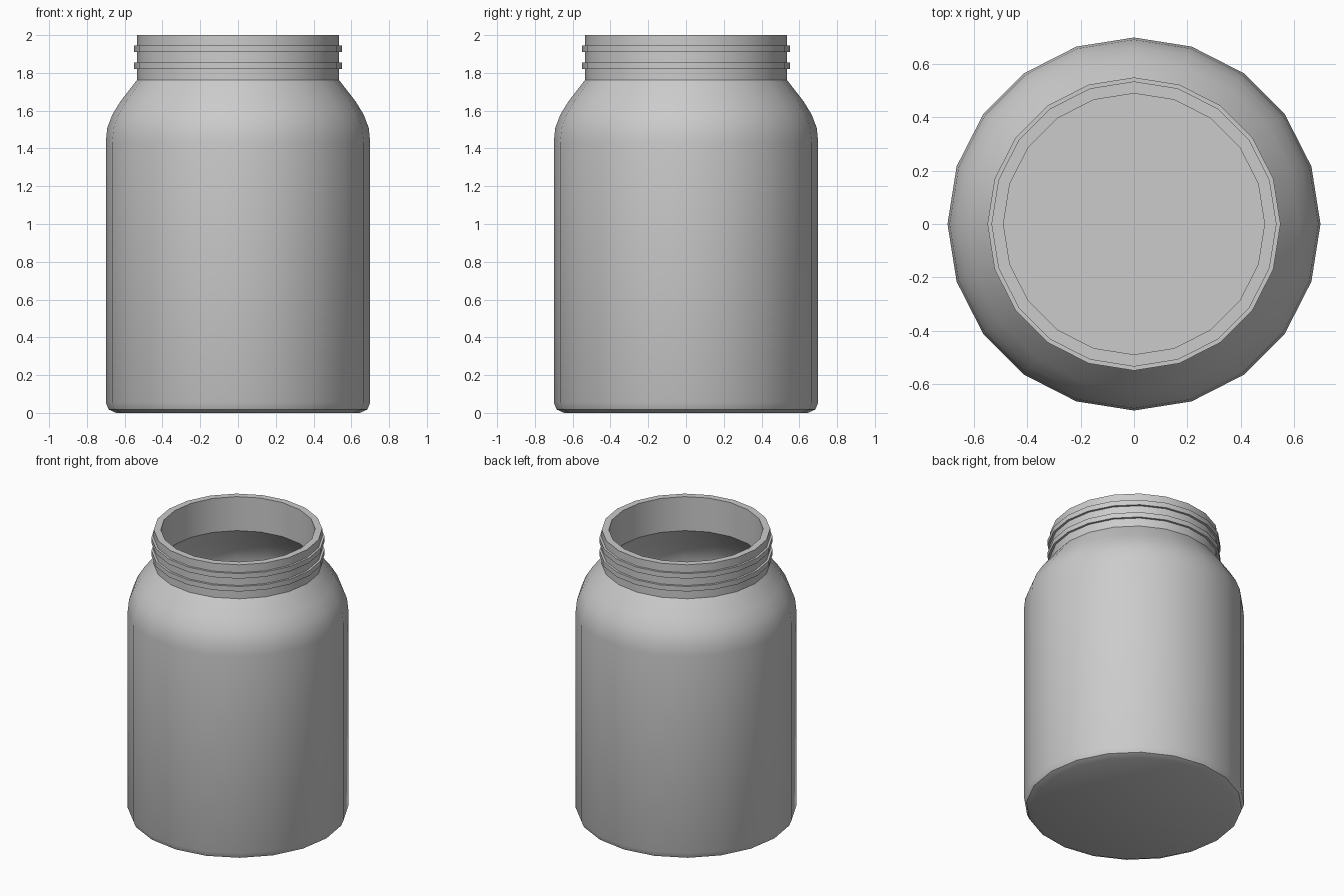
import bpy, bmesh, math

if "Cube" in bpy.data.objects:
    bpy.data.objects.remove(bpy.data.objects["Cube"])

SIDES = 20


def lathe(name, profile):
    """Revolve a closed (radius, z) profile; ends at radius 0 become poles."""
    bm = bmesh.new()
    verts = [bm.verts.new((r, 0, z)) for r, z in profile]
    edges = [bm.edges.new(p) for p in zip(verts, verts[1:])]
    bmesh.ops.spin(bm, geom=verts + edges, cent=(0, 0, 0), axis=(0, 0, 1),
                   angle=math.tau, steps=SIDES, use_duplicate=False)
    bmesh.ops.remove_doubles(bm, verts=bm.verts, dist=1e-5)
    bmesh.ops.recalc_face_normals(bm, faces=bm.faces)
    mesh = bpy.data.meshes.new(name)
    bm.to_mesh(mesh)
    bm.free()
    obj = bpy.data.objects.new(name, mesh)
    bpy.context.collection.objects.link(obj)
    bpy.ops.object.select_all(action='DESELECT')
    obj.select_set(True)
    bpy.context.view_layer.objects.active = obj
    bpy.ops.object.shade_smooth_by_angle(angle=math.radians(35))
    return obj


def thread(z):
    """Square screw ridge around the neck, from z to z + 0.035."""
    return [(0.535, z), (0.55, z), (0.55, z + 0.035), (0.535, z + 0.035)]


# Outside: base, rounded foot, straight wall, shoulder, ridged neck
outside = [(0, 0), (0.645, 0), (0.685, 0.018), (0.70, 0.055),
           (0.70, 1.435), (0.692, 1.51), (0.665, 1.58), (0.622, 1.65),
           (0.535, 1.762)]
outside += thread(1.82) + thread(1.91) + [(0.535, 2.0)]

# Inside: neck bore, underside of shoulder, wall and floor
inside = [(0.49, 2.0), (0.49, 1.762), (0.587, 1.63), (0.627, 1.56),
          (0.65, 1.5), (0.66, 1.43), (0.66, 0.07), (0.63, 0.04), (0, 0.04)]

lathe("jar", outside + inside)
